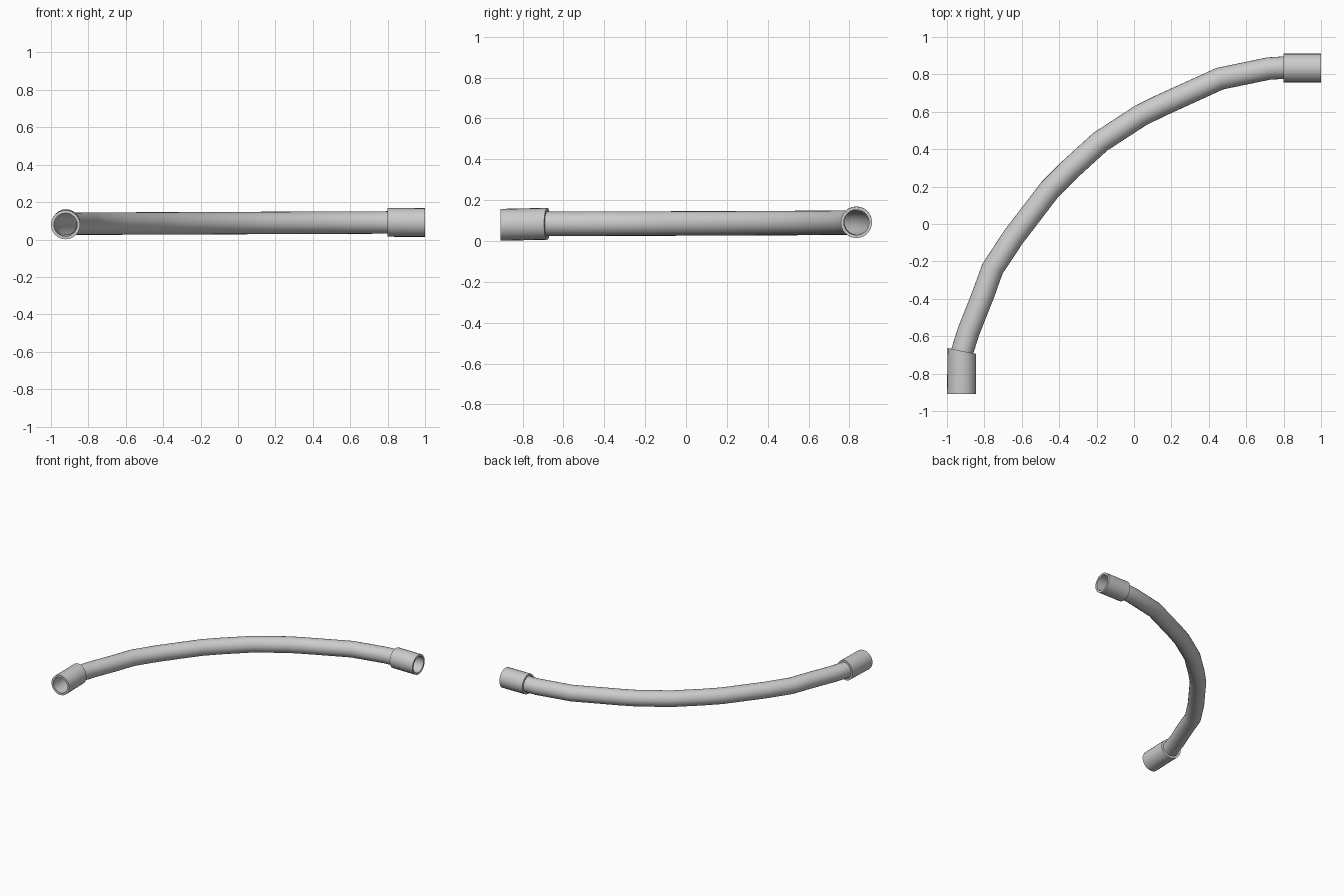
import bpy, bmesh, math
from mathutils import Vector

if "Cube" in bpy.data.objects:
    bpy.data.objects.remove(bpy.data.objects["Cube"])

SIDES = 24


def sweep(bm, rings):
    """Skin circles given as (centre, direction, radius) into a surface."""
    loops = []
    for c, d, r in rings:
        d = Vector(d).normalized()
        side = d.cross(Vector((0, 0, 1))).normalized()
        up = side.cross(d)
        loops.append([bm.verts.new(Vector(c) + r * (math.cos(a) * side + math.sin(a) * up))
                      for a in (2 * math.pi * i / SIDES for i in range(SIDES))])
    for a, b in zip(loops, loops[1:]):
        for i in range(SIDES):
            j = (i + 1) % SIDES
            bm.faces.new((a[i], a[j], b[j], b[i]))
    return loops


def finish(name, bm):
    bmesh.ops.recalc_face_normals(bm, faces=bm.faces)
    mesh = bpy.data.meshes.new(name)
    bm.to_mesh(mesh)
    bm.free()
    ob = bpy.data.objects.new(name, mesh)
    bpy.context.collection.objects.link(ob)
    bpy.ops.object.select_all(action='DESELECT')
    ob.select_set(True)
    bpy.context.view_layer.objects.active = ob
    bpy.ops.object.shade_smooth_by_angle(angle=math.radians(35))


def coupling(name, p0, d0, p1, d1, outer, inner):
    """Hollow sleeve: outer wall, inner wall and ring-shaped end faces."""
    bm = bmesh.new()
    sweep(bm, [(p0, d0, inner), (p0, d0, outer), (p1, d1, outer),
               (p1, d1, inner), (p0, d0, inner)])
    bmesh.ops.remove_doubles(bm, verts=bm.verts, dist=1e-5)
    finish(name, bm)


# Curved pipe, open at both ends inside the couplings
xy = [(-.922, -.72), (-.918, -.68), (-.885, -.575), (-.805, -.374), (-.757, -.24),
      (-.647, -.073), (-.449, .186), (-.346, .289), (-.18, .44), (.035, .58),
      (.138, .631), (.459, .777), (.719, .831), (.80, .836), (.84, .836)]
path = [Vector((x, y, .088 + .004 * x)) for x, y in xy]
rings = []
for i, p in enumerate(path):
    a, b = path[max(i - 1, 0)], path[min(i + 1, len(path) - 1)]
    # average of the neighbouring segment directions
    d = (p - a).normalized() + (b - p).normalized()
    rings.append((p, d, .06))
bm = bmesh.new()
sweep(bm, rings)
finish("curved_pipe", bm)

# End couplings
coupling("front_coupling", (-.922, -.909, .079), (0, 1, 0),
         (-.92, -.679, .084), (.2, .98, 0), .078, .062)
coupling("right_coupling", (.80, .834, .092), (1, 0, 0),
         (1.0, .834, .091), (1, 0, 0), .077, .062)
